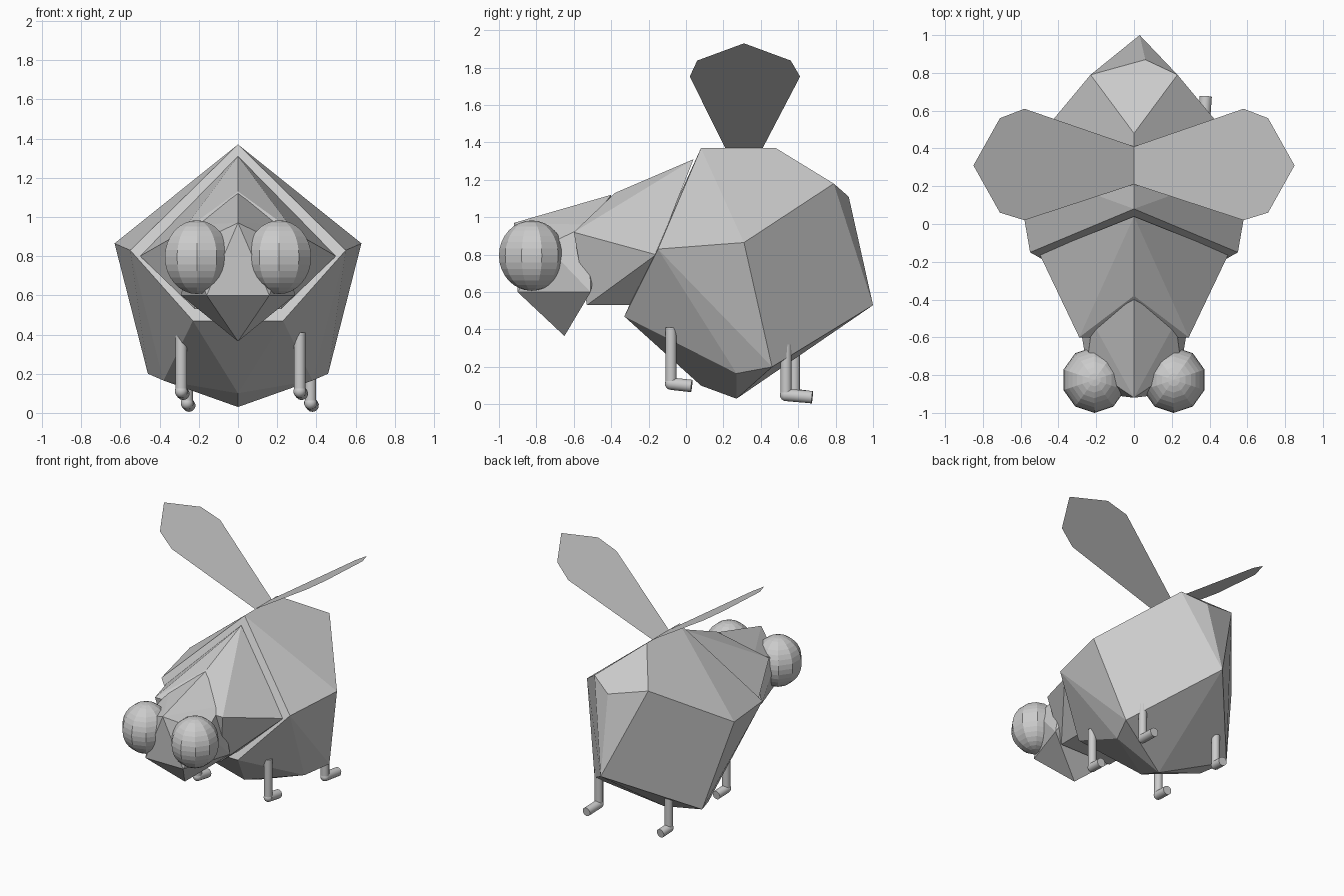
import bpy, bmesh, math
from mathutils import Vector, Matrix

if "Cube" in bpy.data.objects:
    bpy.data.objects.remove(bpy.data.objects["Cube"])

grey = bpy.data.materials.new("plain grey")
grey.diffuse_color = (0.6, 0.6, 0.6, 1)
grey.use_nodes = True
grey.node_tree.nodes["Principled BSDF"].inputs["Base Color"].default_value = grey.diffuse_color


def finish(bm, name, smooth=False):
    me = bpy.data.meshes.new(name)
    bm.to_mesh(me)
    bm.free()
    me.materials.append(grey)
    for p in me.polygons:
        p.use_smooth = smooth
    ob = bpy.data.objects.new(name, me)
    bpy.context.collection.objects.link(ob)
    return ob


def hull(name, middle, pairs):
    """Faceted solid around centre-line points and left/right pairs."""
    bm = bmesh.new()
    for p in middle:
        bm.verts.new(p)
    for x, y, z in pairs:
        bm.verts.new((x, y, z))
        bm.verts.new((-x, y, z))
    bmesh.ops.convex_hull(bm, input=bm.verts[:])
    bmesh.ops.delete(bm, geom=[v for v in bm.verts if not v.link_faces], context='VERTS')
    bmesh.ops.dissolve_limit(bm, angle_limit=math.radians(6), verts=bm.verts[:], edges=bm.edges[:])
    bmesh.ops.recalc_face_normals(bm, faces=bm.faces[:])
    return finish(bm, name)


# Big faceted body
hull("body",
     [(0, 0.08, 1.37), (0, 0.48, 1.37), (0.06, 0.87, 1.11), (0.03, 1.0, 0.53),
      (0, 0.27, 0.03), (0, 0.08, 0.10)],
     [(0.55, -0.15, 0.83), (0.23, -0.33, 0.47), (0.63, 0.31, 0.865),
      (0.38, 0.27, 0.165), (0.46, 0.46, 0.20), (0.23, 0.79, 1.18)])

# Thorax tapering from the body towards the head
hull("thorax",
     [(0, 0.04, 1.31), (0, -0.38, 1.13)],
     [(0.50, -0.16, 0.80), (0.22, -0.30, 0.53), (0.29, -0.60, 0.92), (0.22, -0.53, 0.53)])

# Head with pointed chin
hull("head",
     [(0, -0.92, 0.97), (0, -0.40, 1.12), (0, -0.65, 0.365)],
     [(0.22, -0.52, 0.96), (0.16, -0.90, 0.60), (0.29, -0.51, 0.60), (0.25, -0.75, 0.85)])

for side, s in (("left", -1), ("right", 1)):
    # Round eyes
    bm = bmesh.new()
    bmesh.ops.create_uvsphere(bm, u_segments=10, v_segments=16, radius=1)
    bmesh.ops.transform(bm, verts=bm.verts[:], matrix=Matrix.LocRotScale(
        Vector((s * 0.21, -0.825, 0.795)), None, Vector((0.172, 0.175, 0.188))))
    finish(bm, side + "_eye")

    # Flat wings
    bm = bmesh.new()
    outline = [(0, 0.21), (0.58, 0.02), (0.71, 0.06), (0.85, 0.31),
               (0.71, 0.56), (0.58, 0.61), (0, 0.41)]
    f = bm.faces.new([bm.verts.new((s * x, y, 1.37 + x * 0.56 / 0.85)) for x, y in outline])
    f.normal_update()
    if f.normal.z < 0:
        f.normal_flip()
    finish(bm, side + "_wing")


def tube(bm, a, b, r):
    a, b = Vector(a), Vector(b)
    d = b - a
    m = Matrix.Translation((a + b) / 2) @ d.to_track_quat('Z', 'Y').to_matrix().to_4x4()
    bmesh.ops.create_cone(bm, cap_ends=True, segments=14, radius1=r, radius2=r,
                          depth=d.length, matrix=m)


# Legs with backward-pointing feet: x, y, top, ankle height, foot length
legs = {"front_left_leg": (-0.29, -0.08, 0.41, 0.11, 0.11),
        "front_right_leg": (0.315, -0.08, 0.41, 0.11, 0.11),
        "back_left_leg": (-0.26, 0.58, 0.36, 0.05, 0.09),
        "back_right_leg": (0.37, 0.535, 0.32, 0.05, 0.14)}
for name, (x, y, top, ankle, foot) in legs.items():
    bm = bmesh.new()
    tube(bm, (x, y, ankle), (x, y, top), 0.03)
    tube(bm, (x, y, ankle), (x + 0.01, y + foot, ankle - 0.012), 0.033)
    bmesh.ops.create_uvsphere(bm, u_segments=14, v_segments=8, radius=0.033,
                              matrix=Matrix.Translation((x, y, ankle)))
    ob = finish(bm, name)
    bpy.context.view_layer.objects.active = ob
    ob.select_set(True)
    bpy.ops.object.shade_smooth_by_angle(angle=math.radians(40))
    ob.select_set(False)
